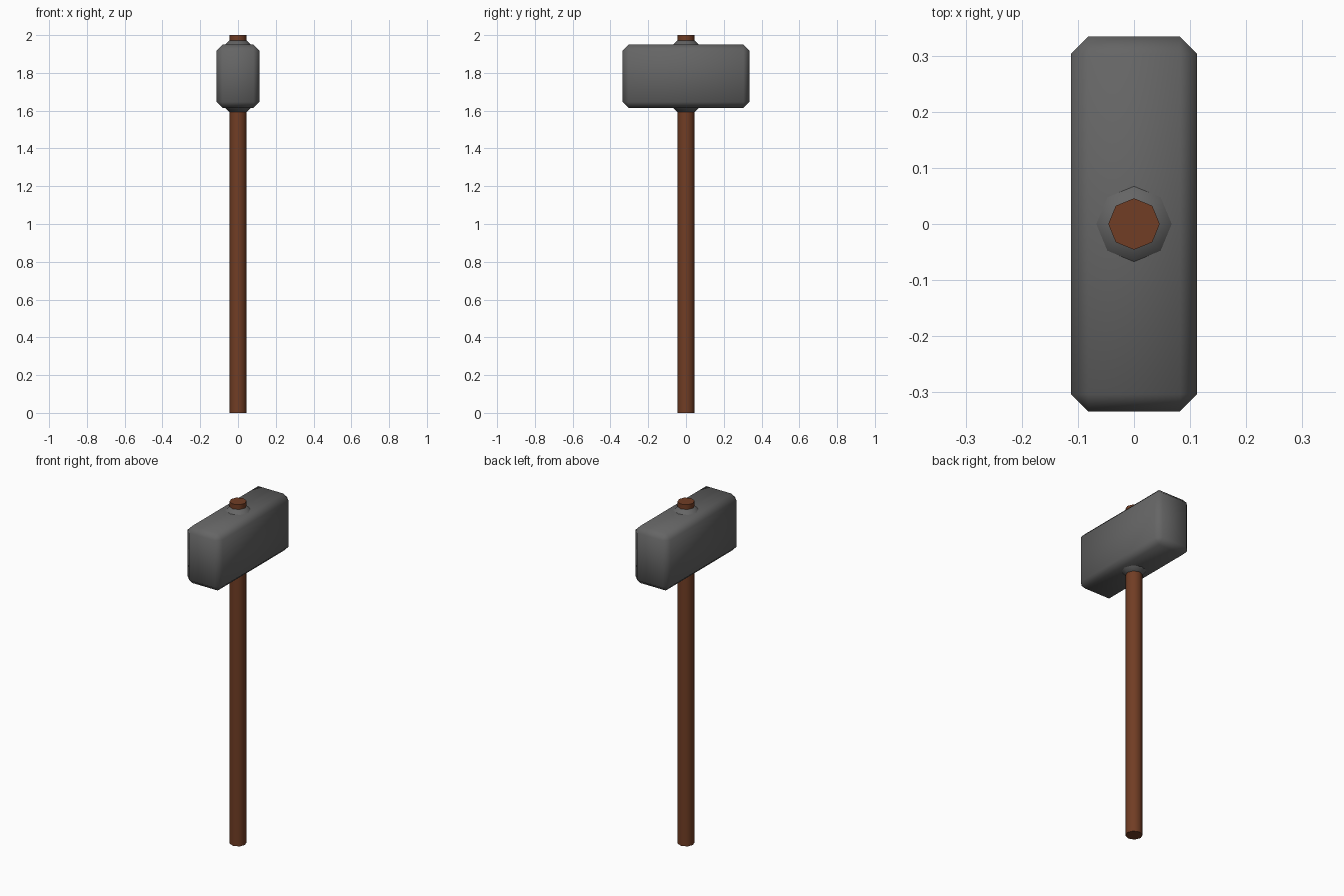
import bpy, bmesh, math
from mathutils import Matrix, Vector

if "Cube" in bpy.data.objects:
    bpy.data.objects.remove(bpy.data.objects["Cube"])


def material(name, rgb):
    m = bpy.data.materials.new(name)
    m.diffuse_color = (*rgb, 1)
    m.use_nodes = True
    m.node_tree.nodes["Principled BSDF"].inputs["Base Color"].default_value = m.diffuse_color
    return m


wood = material("brown_wood", (0.165, 0.047, 0.018))
steel = material("grey_steel", (0.13, 0.13, 0.13))


def finish(bm, name, mat, angle):
    bmesh.ops.recalc_face_normals(bm, faces=bm.faces)
    me = bpy.data.meshes.new(name)
    bm.to_mesh(me)
    bm.free()
    me.materials.append(mat)
    ob = bpy.data.objects.new(name, me)
    bpy.context.collection.objects.link(ob)
    bpy.ops.object.select_all(action='DESELECT')
    ob.select_set(True)
    bpy.context.view_layer.objects.active = ob
    bpy.ops.object.shade_smooth_by_angle(angle=math.radians(angle))
    return ob


def octagon_part(name, mat, r_low, r_high, z0, z1, angle=50):
    # eight sides, with corners on the x and y axes
    bm = bmesh.new()
    rings = []
    for r, z in ((r_low, z0), (r_high, z1)):
        rings.append([bm.verts.new((r * math.cos(i * math.pi / 4),
                                    r * math.sin(i * math.pi / 4), z)) for i in range(8)])
    low, high = rings
    for i in range(8):
        j = (i + 1) % 8
        bm.faces.new((low[i], low[j], high[j], high[i]))
    bm.faces.new(low[::-1])
    bm.faces.new(high)
    return finish(bm, name, mat, angle)


# Long handle running through the head
octagon_part("handle", wood, 0.046, 0.046, 0.0, 2.0)

# Chamfered hammer head
bm = bmesh.new()
bmesh.ops.create_cube(bm, size=1.0)
bmesh.ops.scale(bm, vec=Vector((0.226, 0.67, 0.335)), verts=bm.verts)
bmesh.ops.translate(bm, vec=Vector((0, 0, 1.7825)), verts=bm.verts)
bmesh.ops.bevel(bm, geom=bm.edges[:], offset=0.031, offset_type='OFFSET',
                segments=1, profile=0.5, affect='EDGES')
finish(bm, "head", steel, 60)

# Tapered collars above and below the head
octagon_part("upper_collar", steel, 0.072, 0.047, 1.945, 1.972)
octagon_part("lower_collar", steel, 0.047, 0.072, 1.593, 1.62)
